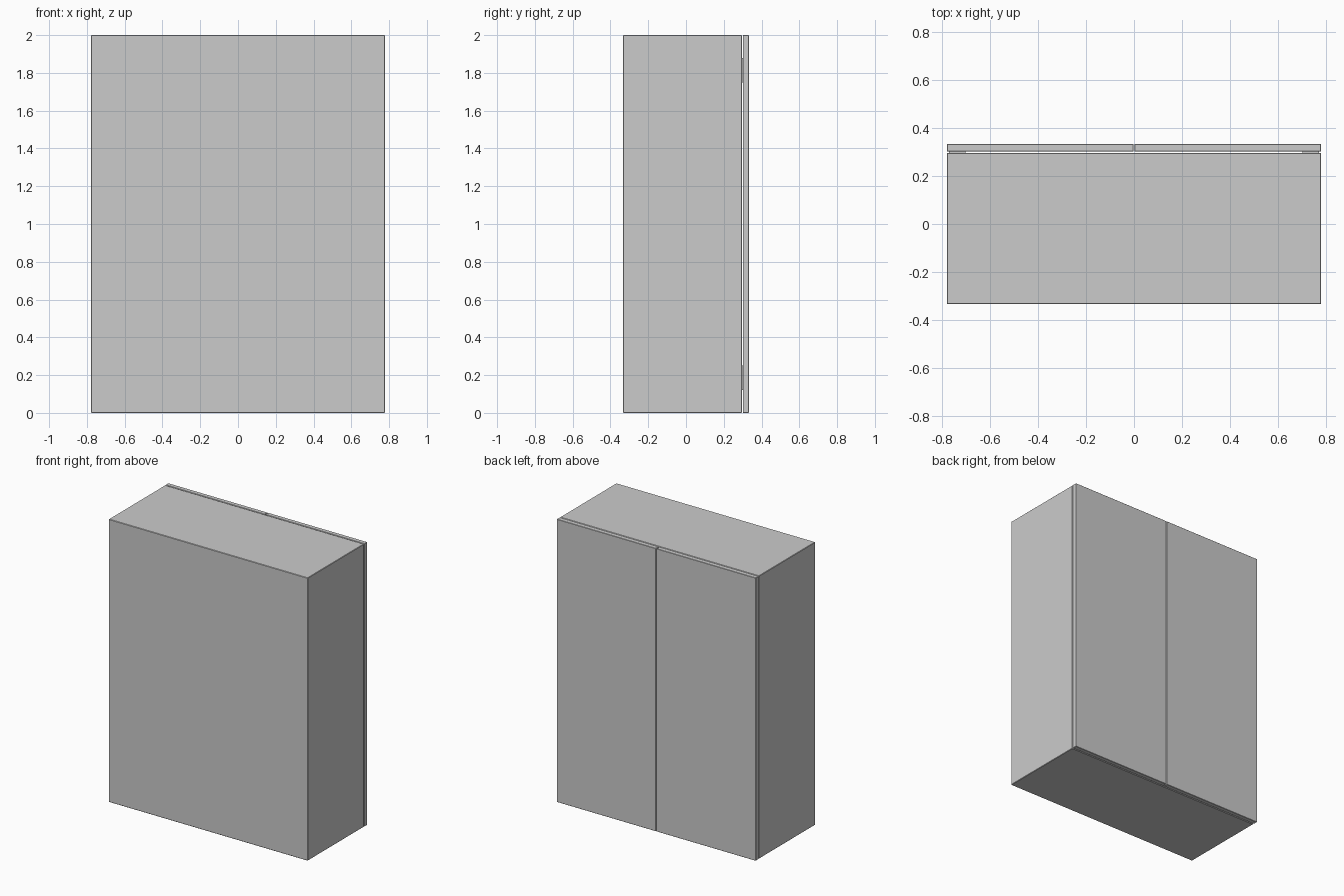
import bpy, bmesh

if "Cube" in bpy.data.objects:
    bpy.data.objects.remove(bpy.data.objects["Cube"])

W, H = 0.778, 2.0            # half width, full height
Y0, Y1, Y2, Y3 = -0.333, 0.296, 0.301, 0.333   # back panel, body rim, door inside, door outside
T = 0.033                    # panel thickness


def finish(bm, name, bevel=0.0):
    me = bpy.data.meshes.new(name)
    bm.to_mesh(me)
    bm.free()
    ob = bpy.data.objects.new(name, me)
    bpy.context.collection.objects.link(ob)
    if bevel:
        m = ob.modifiers.new("edge_bevel", 'BEVEL')
        m.width = bevel
        m.segments = 1
        m.limit_method = 'ANGLE'
    return ob


def box_bm(lo, hi):
    bm = bmesh.new()
    bmesh.ops.create_cube(bm, size=1)
    for v in bm.verts:
        v.co = [(a + b) / 2 + c * (b - a) for a, b, c in zip(lo, hi, v.co)]
    return bm


def box(name, lo, hi, bevel=0.0):
    return finish(box_bm(lo, hi), name, bevel)


# Cabinet shell: one closed box hollowed out from its door side
bm = box_bm((-W, Y0, 0), (W, Y1, H))
bm.normal_update()
opening = next(f for f in bm.faces if f.normal.y > 0.9)
bmesh.ops.inset_region(bm, faces=[opening], thickness=T)
ext = bmesh.ops.extrude_discrete_faces(bm, faces=[opening])
bmesh.ops.translate(bm, verts=ext["faces"][0].verts, vec=(0, Y0 + T - Y1, 0))
bmesh.ops.recalc_face_normals(bm, faces=bm.faces)
finish(bm, "cabinet_body", 0.003)

# Hidden interior: divider and hat shelf
box("hat_shelf", (-W + T, Y0 + T, 1.62), (W - T, Y1 - 0.03, 1.65))

# Pair of doors with hinges bridging the narrow gap
for side, s in (("left", -1), ("right", 1)):
    xs = sorted((s * 0.002, s * W))
    box(side + "_door", (xs[0], Y2, 0), (xs[1], Y3, H), 0.002)
    for pos, z in (("lower", 0.185), ("upper", 1.815)):
        xs = sorted((s * 0.70, s * 0.768))
        box(f"{side}_{pos}_hinge", (xs[0], Y1 - 0.002, z - 0.065),
            (xs[1], Y2 + 0.001, z + 0.065))
